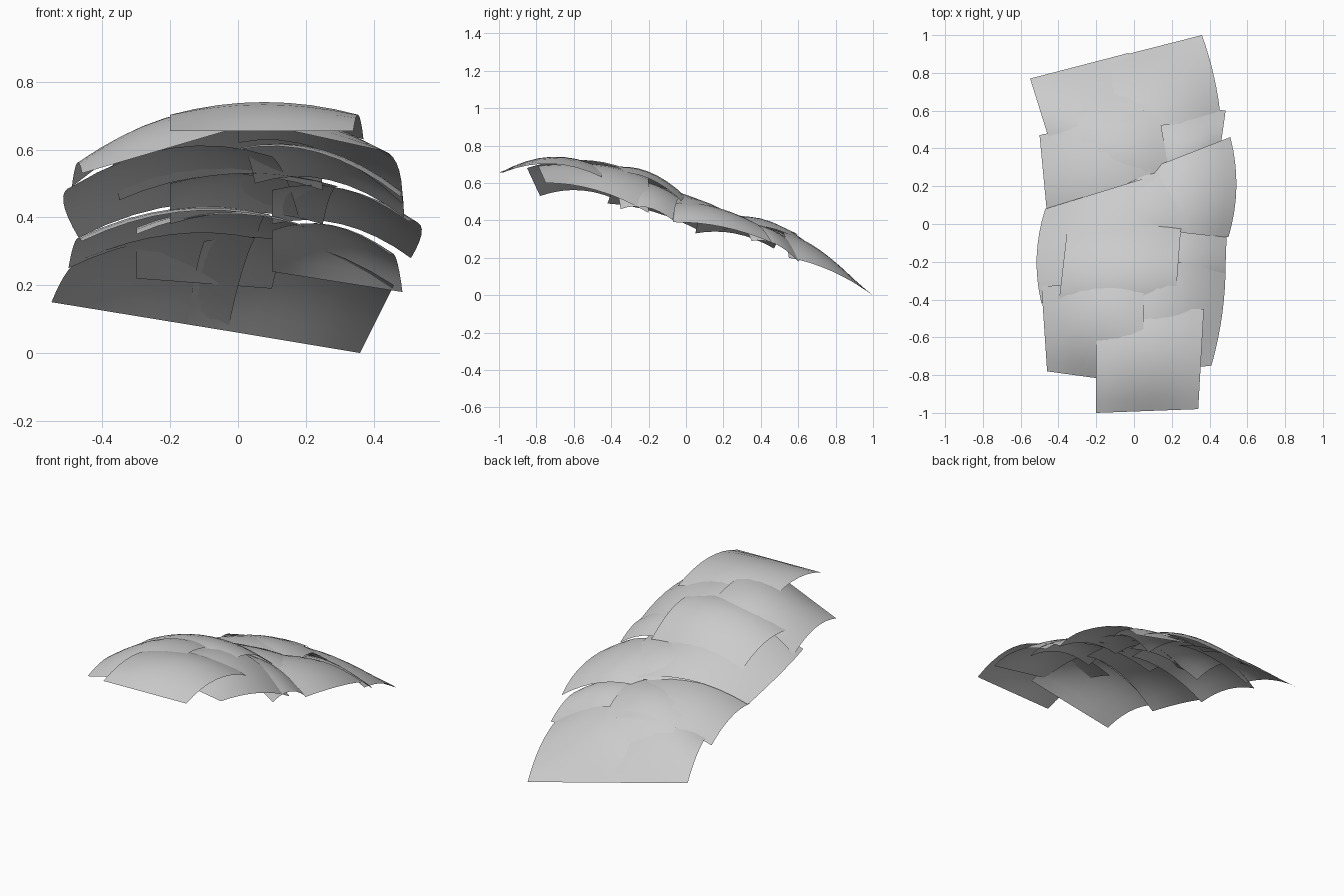
import bpy
from mathutils import Vector

if "Cube" in bpy.data.objects:
    bpy.data.objects.remove(bpy.data.objects["Cube"])

N = 8  # grid divisions per plate


def plate(name, fl, fr, br, bl, across, along, free="", bow_l=0.0, bow_r=0.0):
    """Thin domed plate from four corners; 'free' marks an end edge kept straight."""
    fl, fr, br, bl = map(Vector, (fl, fr, br, bl))
    verts, faces = [], []
    for j in range(N + 1):
        v = j / N
        fade = {"front": 1 - (1 - v) ** 2, "back": 1 - v ** 2}.get(free, 1)
        hump = 4 * v * (1 - v)
        left, right = fl.lerp(bl, v), fr.lerp(br, v)
        left.x -= bow_l * hump
        right.x += bow_r * hump
        for i in range(N + 1):
            u = i / N
            p = left.lerp(right, u)
            p.z += across * 4 * u * (1 - u) * fade + along * hump
            verts.append(p)
    for j in range(N):
        for i in range(N):
            a = j * (N + 1) + i
            faces.append((a, a + 1, a + N + 2, a + N + 1))
    me = bpy.data.meshes.new(name)
    me.from_pydata(verts, [], faces)
    me.shade_smooth()
    ob = bpy.data.objects.new(name, me)
    bpy.context.collection.objects.link(ob)


# high front row
plate("front_plate", (-.2, -1, .655), (.34, -.98, .655), (.37, -.45, .63), (-.2, -.45, .63), .05, .06, "front")
plate("front_left_plate", (-.46, -.78, .53), (.05, -.85, .68), (.05, -.3, .66), (-.49, -.33, .49), .07, .05, "front")
plate("front_right_plate", (0, -.79, .69), (.41, -.75, .6), (.485, -.2, .44), (0, -.2, .62), .07, .04, "front", 0, .02)

# middle rows
plate("middle_plate", (-.4, -.43, .58), (.22, -.4, .65), (.25, 0, .48), (-.35, 0, .45), .06, .06)
plate("middle_right_plate", (0, -.4, .6), (.48, -.35, .46), (.49, -.07, .4), (.05, -.02, .5), .06, .04)
plate("middle_left_plate", (-.49, -.42, .49), (.1, -.3, .58), (.18, .28, .4), (-.47, .08, .34), .07, .03, "", .035)
plate("centre_plate", (-.2, -.1, .5), (.3, -.08, .49), (.25, .3, .38), (-.2, .2, .38), .035, .035)
plate("side_right_plate", (.1, -.04, .48), (.5, -.07, .39), (.51, .46, .28), (.1, .3, .38), .05, .03, "", 0, .037)

# lower rows
plate("lower_left_plate", (-.46, .05, .33), (.1, .1, .4), (.05, .6, .32), (-.5, .47, .25), .05, .04)
plate("lower_centre_plate", (-.3, .2, .35), (.2, .2, .37), (.1, .77, .19), (-.3, .68, .22), .05, .07, "back")
plate("lower_right_plate", (.1, .25, .36), (.45, .35, .29), (.485, .6, .18), (.1, .65, .24), .05, .04, "back")

# tail row with straight trailing edges
plate("tail_left_plate", (-.45, .45, .28), (.05, .45, .34), (-.03, .905, .065), (-.55, .77, .15), .04, .03, "back")
plate("tail_right_plate", (-.1, .5, .33), (.46, .55, .2), (.36, 1, 0), (-.15, .87, .085), .06, .03, "back", 0, .015)
